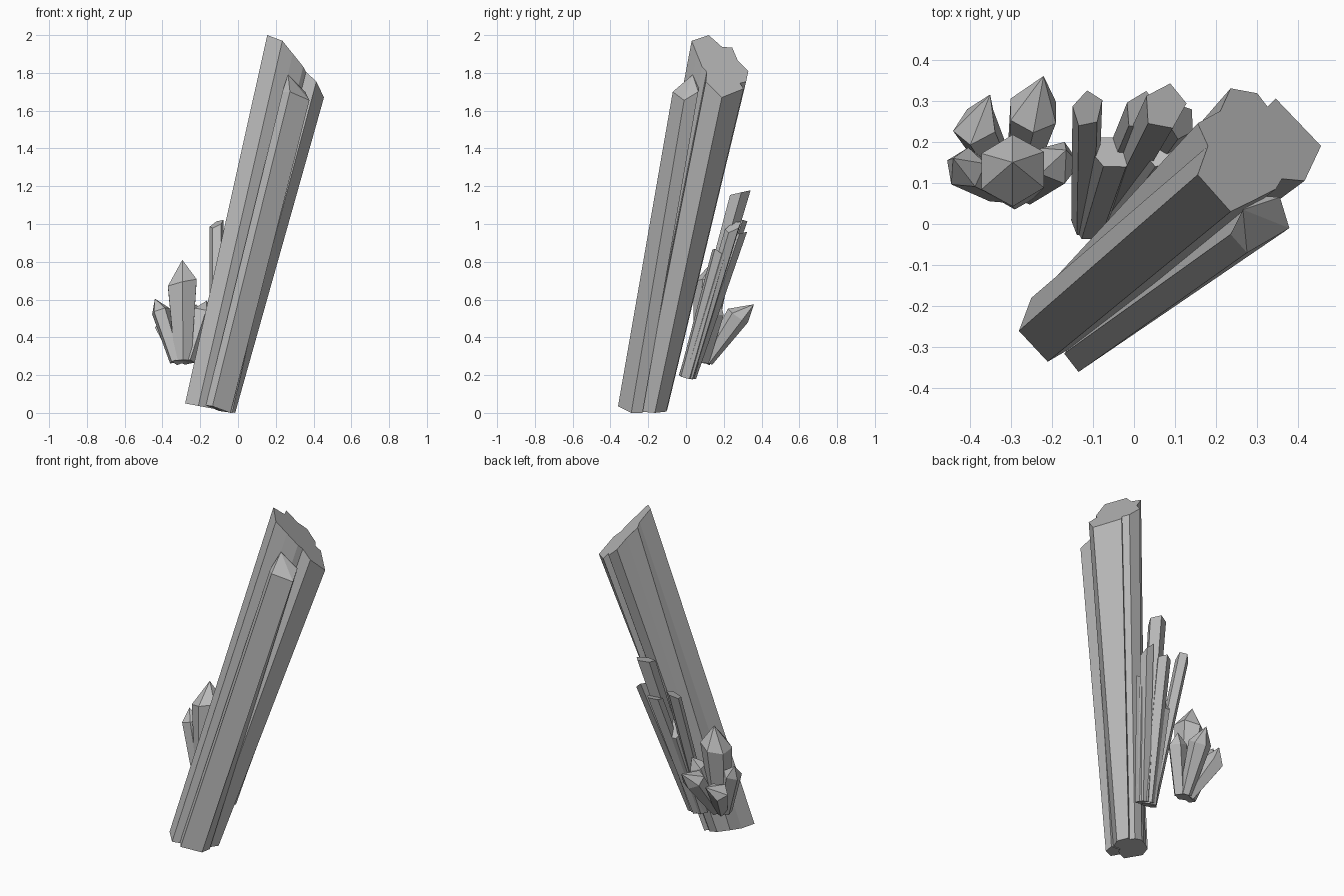
import bpy, bmesh, math
from mathutils import Vector

old = bpy.data.objects.get("Cube")
if old:
    bpy.data.objects.remove(old, do_unlink=True)

stone = bpy.data.materials.new("grey crystal")
stone.use_nodes = True
GREY = (0.5, 0.5, 0.5, 1)
stone.diffuse_color = GREY
stone.node_tree.nodes["Principled BSDF"].inputs["Base Color"].default_value = GREY


def loft(name, rings, apex=None):
    """Skin matching rings; cap the ends flat, or the far end with a point."""
    bm = bmesh.new()
    loops = [[bm.verts.new(p) for p in ring] for ring in rings]
    n = len(rings[0])
    for low, high in zip(loops, loops[1:]):
        for i in range(n):
            j = (i + 1) % n
            bm.faces.new((low[i], low[j], high[j], high[i]))
    bm.faces.new(loops[0][::-1])
    if apex is None:
        bm.faces.new(loops[-1])
    else:
        tip = bm.verts.new(apex)
        for i in range(n):
            bm.faces.new((loops[-1][i], loops[-1][(i + 1) % n], tip))
    bmesh.ops.recalc_face_normals(bm, faces=bm.faces)
    mesh = bpy.data.meshes.new(name)
    bm.to_mesh(mesh)
    bm.free()
    mesh.materials.append(stone)
    obj = bpy.data.objects.new(name, mesh)
    bpy.context.collection.objects.link(obj)
    return obj


def ring(center, axis, radius, sides, turn, tilt=(0, 0)):
    """Polygon across the axis, its points slid along the axis by tilt."""
    axis = axis.normalized()
    u = (Vector((1, 0, 0)) - axis * axis.x).normalized()
    v = axis.cross(u)
    points = []
    for i in range(sides):
        a = math.radians(turn) + math.tau * i / sides
        off = u * math.cos(a) + v * math.sin(a)
        slide = off.x * tilt[0] + off.y * tilt[1]
        points.append(center + off * radius + axis * slide)
    return points


def crystal(name, base, shoulder, r0, r1, apex=None, sides=6, turn=30, tilt=(0, 0)):
    base, shoulder = Vector(base), Vector(shoulder)
    axis = shoulder - base
    loft(name, [ring(base, axis, r0, sides, turn),
                ring(shoulder, axis, r1, sides, turn, tilt)], apex)


# Main column: bottom x, y and top x, y of each long edge
edges = [
    (-.28, -.26, .155, .12), (-.21, -.335, .235, .03), (-.15, -.30, .29, .057),
    (-.10, -.26, .345, .085), (-.085, -.245, .36, .11), (-.05, -.24, .415, .105),
    (-.015, -.165, .455, .19), (-.05, -.105, .345, .305), (-.07, -.12, .325, .285),
    (-.09, -.10, .30, .318), (-.14, -.10, .235, .33), (-.17, -.12, .21, .275),
    (-.20, -.14, .155, .245), (-.25, -.18, .18, .19)]
bottom = [(a, b, .19 * (-.015 - a)) for a, b, c, d in edges]
top = [(c, d, 2 - .976 * (c - .155) - .534 * (d - .12)) for a, b, c, d in edges]
loft("main_column", [bottom, top])

# Slimmer column fused to the front
loft("front_column",
     [[(-.17, -.315, .04), (-.135, -.36, .035), (-.04, -.29, 0), (-.03, -.23, 0), (-.10, -.24, .01)],
      [(.235, -.025, 1.70), (.275, -.07, 1.70), (.378, -.01, 1.655), (.355, .065, 1.70), (.29, .07, 1.74)]],
     apex=(.265, .035, 1.79))

# Slender shards behind the column, with slanted broken tops
crystal("tall_shard", (-.07, .01, .19), (.075, .285, 1.165), .035, .052,
        sides=5, turn=80, tilt=(.01, .03))
crystal("left_shard", (-.12, 0, .19), (-.113, .28, 1.0), .034, .038,
        sides=5, turn=20, tilt=(.02, .03))
crystal("right_shard", (-.06, .01, .19), (.115, .25, .985), .035, .038,
        sides=5, turn=50, tilt=(-.02, .03))
crystal("middle_shard", (-.09, .02, .19), (.02, .275, .945), .035, .042,
        sides=5, turn=10, tilt=(.01, .03))
crystal("short_shard", (-.105, 0, .19), (-.05, .175, .74), .045, .055,
        sides=6, turn=0, tilt=(.0, -.04))
crystal("inner_shard", (-.06, 0, .19), (.07, .18, .84), .04, .05,
        sides=5, turn=30, tilt=(.02, -.02))

# Small pointed cluster fanning out from one root
crystal("cluster_center", (-.29, .085, .275), (-.295, .13, .685), .05, .088,
        apex=(-.295, .15, .81), tilt=(.02, 0))
crystal("cluster_left", (-.325, .085, .275), (-.41, .135, .54), .04, .052,
        apex=(-.44, .16, .605), sides=5, turn=10)
crystal("cluster_back_left", (-.31, .10, .275), (-.385, .24, .465), .035, .058,
        apex=(-.35, .315, .51), sides=5, turn=40)
crystal("cluster_back", (-.28, .11, .275), (-.245, .275, .515), .035, .064,
        apex=(-.22, .36, .575))
crystal("cluster_right", (-.265, .085, .275), (-.185, .15, .535), .04, .055,
        apex=(-.165, .18, .595), sides=5, turn=0)
